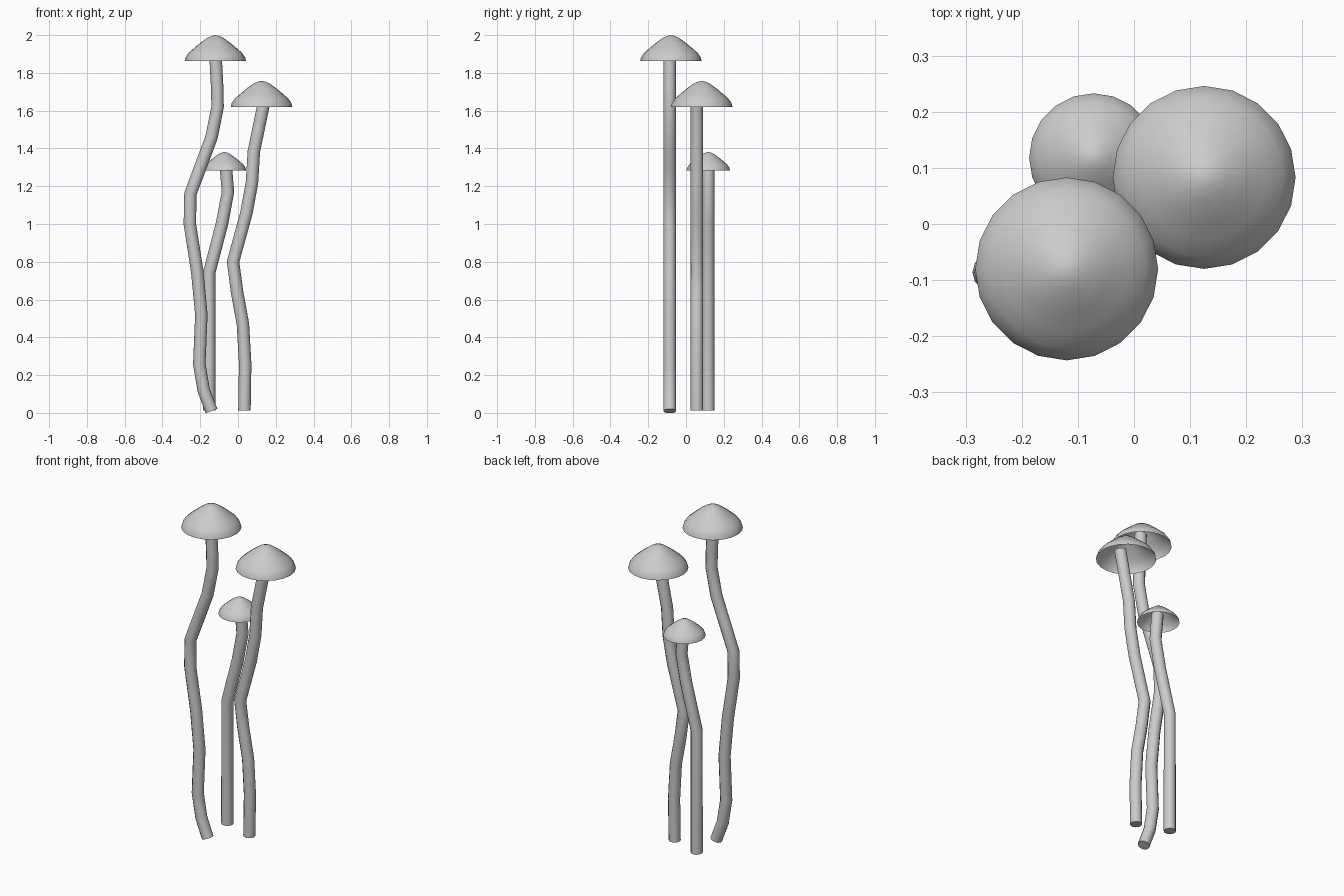
import bpy, bmesh
from math import radians
from mathutils import Matrix

if "Cube" in bpy.data.objects:
    bpy.data.objects.remove(bpy.data.objects["Cube"])

SIDES = 20
STEM_RADIUS = 0.033
# cap outline from rim to tip: (radius, height)
CAP_PROFILE = [(0.163, 0), (0.158, 0.02), (0.141, 0.045), (0.112, 0.07),
               (0.078, 0.098), (0.042, 0.124), (0.018, 0.134), (0, 0.138)]


def finish(obj, angle):
    bpy.ops.object.select_all(action='DESELECT')
    obj.select_set(True)
    bpy.context.view_layer.objects.active = obj
    if obj.type == 'CURVE':
        bpy.ops.object.convert(target='MESH')
    bpy.ops.object.shade_smooth_by_angle(angle=radians(angle))


def make_stem(name, y, path):
    curve = bpy.data.curves.new(name, 'CURVE')
    curve.dimensions = '3D'
    curve.bevel_depth = STEM_RADIUS
    curve.bevel_resolution = 4
    curve.use_fill_caps = True
    spline = curve.splines.new('POLY')
    spline.points.add(len(path) - 1)
    for point, (x, z) in zip(spline.points, path):
        point.co = (x, y, z, 1)
    obj = bpy.data.objects.new(name, curve)
    bpy.context.collection.objects.link(obj)
    finish(obj, 40)


def make_cap(name, location, scale):
    bm = bmesh.new()
    verts = [bm.verts.new((r, 0, z)) for r, z in CAP_PROFILE]
    edges = [bm.edges.new(pair) for pair in zip(verts, verts[1:])]
    bmesh.ops.spin(bm, geom=verts + edges, axis=(0, 0, 1), cent=(0, 0, 0),
                   angle=radians(360), steps=SIDES)
    bmesh.ops.remove_doubles(bm, verts=bm.verts, dist=0.0005)
    bmesh.ops.recalc_face_normals(bm, faces=bm.faces)
    if sum(f.normal.z for f in bm.faces) < 0:
        bmesh.ops.reverse_faces(bm, faces=bm.faces)
    bmesh.ops.transform(bm, matrix=Matrix.Scale(scale, 4), verts=bm.verts)
    mesh = bpy.data.meshes.new(name)
    bm.to_mesh(mesh)
    bm.free()
    obj = bpy.data.objects.new(name, mesh)
    obj.location = location
    bpy.context.collection.objects.link(obj)
    finish(obj, 60)


# tall mushroom
make_stem("tall_stem", -0.086, [
    (-0.14, 0.01), (-0.182, 0.12), (-0.205, 0.26), (-0.194, 0.52), (-0.216, 0.75),
    (-0.255, 1.0), (-0.252, 1.16), (-0.192, 1.32), (-0.14, 1.46),
    (-0.108, 1.62), (-0.11, 1.72), (-0.118, 1.87), (-0.12, 1.94)])
make_cap("tall_cap", (-0.12, -0.08, 1.862), 1)

# middle mushroom
make_stem("middle_stem", 0.058, [
    (0.034, 0.012), (0.038, 0.26), (0.026, 0.47), (-0.005, 0.64),
    (-0.026, 0.80), (0.045, 1.06), (0.074, 1.22), (0.084, 1.385),
    (0.133, 1.62), (0.145, 1.68)])
make_cap("middle_cap", (0.125, 0.083, 1.62), 1)

# short mushroom
make_stem("short_stem", 0.118, [
    (-0.153, 0.012), (-0.153, 0.74), (-0.085, 1.0), (-0.053, 1.17),
    (-0.063, 1.285), (-0.067, 1.33)])
make_cap("short_cap", (-0.072, 0.118, 1.284), 0.705)
